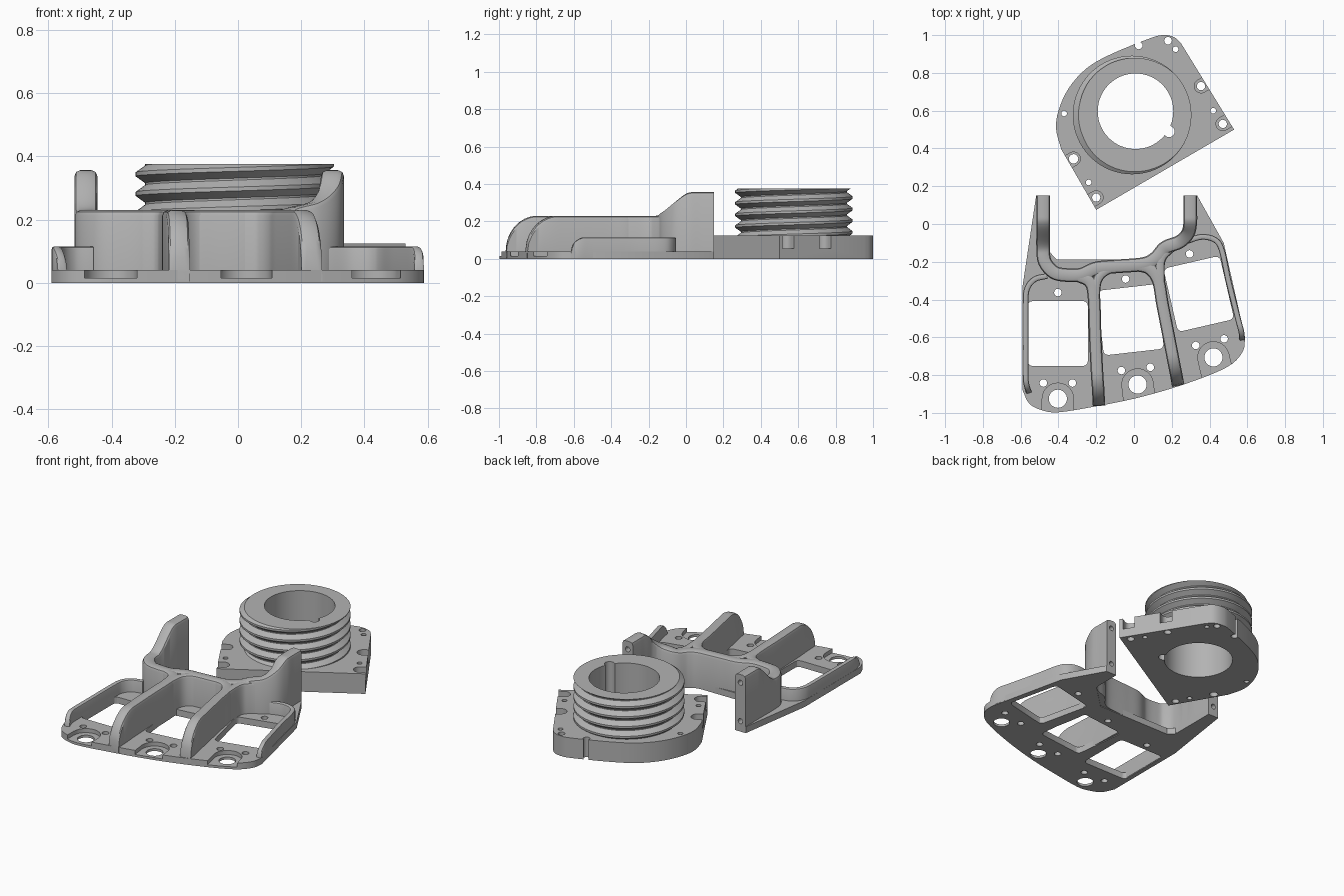
import bpy, bmesh, math
from mathutils import Vector

if "Cube" in bpy.data.objects:
    bpy.data.objects.remove(bpy.data.objects["Cube"])

grey = bpy.data.materials.new("plain grey")
grey.diffuse_color = (0.45, 0.45, 0.45, 1)
grey.use_nodes = True
grey.node_tree.nodes["Principled BSDF"].inputs["Base Color"].default_value = grey.diffuse_color


def add_object(name, bm):
    bmesh.ops.recalc_face_normals(bm, faces=bm.faces)
    mesh = bpy.data.meshes.new(name)
    bm.to_mesh(mesh)
    bm.free()
    mesh.materials.append(grey)
    ob = bpy.data.objects.new(name, mesh)
    bpy.context.collection.objects.link(ob)
    return ob


def prism(name, pts, z0, z1):
    bm = bmesh.new()
    face = bm.faces.new([bm.verts.new((x, y, z0)) for x, y in pts])
    top = bmesh.ops.extrude_face_region(bm, geom=[face])["geom"]
    bmesh.ops.translate(bm, vec=(0, 0, z1 - z0),
                        verts=[v for v in top if isinstance(v, bmesh.types.BMVert)])
    return add_object(name, bm)


def circle(x, y, r, n=24):
    return [(x + r * math.cos(2 * math.pi * i / n), y + r * math.sin(2 * math.pi * i / n))
            for i in range(n)]


def slot(x, y, r, angle, length):
    """Round-ended slot that runs from (x, y) outward along angle."""
    pts = [(r * math.cos(a), r * math.sin(a))
           for a in (math.pi / 2 + math.pi * i / 12 for i in range(13))]
    pts += [(length, -r), (length, r)]
    c, s = math.cos(angle), math.sin(angle)
    return [(x + c * u - s * v, y + s * u + c * v) for u, v in pts]


def smooth_path(pts, n=8):
    """Catmull-Rom curve through the points."""
    p = [Vector(q) for q in pts]
    p = [2 * p[0] - p[1]] + p + [2 * p[-1] - p[-2]]
    out = []
    for a, b, c, d in zip(p, p[1:], p[2:], p[3:]):
        for i in range(n):
            t = i / n
            out.append(0.5 * (2 * b + (c - a) * t + (2 * a - 5 * b + 4 * c - d) * t * t
                              + (3 * b - a - 3 * c + d) * t ** 3))
    return out + [p[-2]]


def wall(name, path, width, height):
    """Upright wall with rounded top edges; height(point, distance to the end)."""
    bm = bmesh.new()
    left = [0.0]
    for a, b in zip(path[::-1], path[-2::-1]):
        left.append(left[-1] + (a - b).length)
    left.reverse()
    rows = []
    for i, p in enumerate(path):
        d = (path[min(i + 1, len(path) - 1)] - path[max(i - 1, 0)]).normalized()
        side, w, h = Vector((-d.y, d.x)), width / 2, height(p, left[i])
        c = min(0.018, h * 0.3, w * 0.6)
        sec = [(-w, 0.004), (-w, h - c), (-w + 0.3 * c, h - 0.3 * c), (-w + c, h),
               (w - c, h), (w - 0.3 * c, h - 0.3 * c), (w, h - c), (w, 0.004)]
        rows.append([bm.verts.new((*(p + side * u), z)) for u, z in sec])
    for a, b in zip(rows, rows[1:]):
        for j in range(8):
            k = (j + 1) % 8
            bm.faces.new((a[j], a[k], b[k], b[j]))
    bm.faces.new(rows[0])
    bm.faces.new(rows[-1])
    return add_object(name, bm)


def cut(target, cutters):
    bpy.context.view_layer.objects.active = target
    for c in cutters:
        m = target.modifiers.new("cut", 'BOOLEAN')
        m.operation, m.solver, m.object = 'DIFFERENCE', 'EXACT', c
        bpy.ops.object.modifier_apply(modifier=m.name)


helpers = []


def cutter(pts, z0=-0.1, z1=0.6):
    ob = prism("cutter", pts, z0, z1)
    ob.hide_render = True
    helpers.append(ob)
    return ob


# --- Bracket base plate: curved front edge, two tails under the arms ---
front = smooth_path([(-0.59, -0.88), (-0.555, -0.95), (-0.49, -0.985), (-0.4, -0.997),
                     (-0.2, -0.965), (0, -0.925), (0.2, -0.87), (0.4, -0.8),
                     (0.52, -0.74), (0.578, -0.67), (0.588, -0.6)], 4)
back = [(0.475, -0.1), (0.335, 0.15), (0.262, 0.15), (0.262, -0.03), (0.1, -0.187),
        (-0.41, -0.187), (-0.445, -0.15), (-0.445, 0.15), (-0.518, 0.15), (-0.59, -0.33)]
plate = prism("base_plate", [tuple(p) for p in front] + back, 0, 0.04)

# Three bays, each with a window, screw holes and an open counterbore
for bx, by, deg, w in ((-0.403, -0.58, 0, 0.317), (-0.02, -0.507, 6.5, 0.32),
                       (0.343, -0.37, 13, 0.305)):
    t = math.radians(deg)

    def place(u, v):
        return (bx + u * math.cos(t) - v * math.sin(t), by + u * math.sin(t) + v * math.cos(t))

    r, window = 0.025, []
    for q, (sx, sy) in enumerate(((1, 1), (-1, 1), (-1, -1), (1, -1))):
        for k in range(4):
            a = math.pi / 2 * (q + k / 3)
            window.append(place(sx * (w / 2 - r) + r * math.cos(a),
                                sy * (0.172 - r) + r * math.sin(a)))
    cuts = [cutter(window), cutter(circle(*place(0, -0.345), 0.048, 32)),
            cutter(slot(*place(0, -0.345), 0.083, t - math.pi / 2, 0.2), 0.015)]
    cuts += [cutter(circle(*place(u, v), 0.02, 16))
             for u, v in ((-0.077, -0.262), (0.077, -0.262), (0, 0.217))]
    cut(plate, cuts)


# --- Back wall sweeping up into the two arms ---
def arm_height(p, s):
    t = min(max((p.y + 0.15) / 0.18, 0), 1)
    return 0.23 + 0.126 * t * t * (3 - 2 * t)


spine = smooth_path([(-0.481, 0.15), (-0.481, 0.06), (-0.481, -0.03), (-0.481, -0.13),
                     (-0.472, -0.2), (-0.425, -0.255), (-0.36, -0.27), (-0.28, -0.268),
                     (-0.2, -0.235), (-0.1, -0.225), (0.05, -0.212), (0.115, -0.18),
                     (0.165, -0.125), (0.24, -0.095), (0.285, -0.05), (0.298, 0.01),
                     (0.298, 0.08), (0.298, 0.15)])
back_wall = wall("back_wall_and_arms", spine, 0.072, arm_height)

# Screw holes in the arm ends
for x in (-0.481, 0.298):
    for z in (0.065, 0.305):
        hole = cutter(circle(0, 0, 0.016, 16), 0, 0.12)
        hole.rotation_euler.x = math.pi / 2
        hole.location = (x, 0.2, z)
        bpy.context.view_layer.update()
        cut(back_wall, [hole])


# --- Ribs and low side rims, rounded down at the front ---
def rounded_front(top, run):
    def height(p, s):
        t = 1 - min(s / run, 1)
        return 0.04 + (top - 0.04) * math.sqrt(max(1 - t * t, 0))
    return height


wall("left_rib", smooth_path([(-0.3, -0.272), (-0.235, -0.305), (-0.213, -0.38),
                              (-0.205, -0.6), (-0.195, -0.8), (-0.19, -0.87),
                              (-0.187, -0.93), (-0.185, -0.963)]), 0.066,
     rounded_front(0.23, 0.17))
wall("left_rib_corner", smooth_path([(-0.07, -0.223), (-0.15, -0.248), (-0.195, -0.3),
                                     (-0.207, -0.4)]), 0.05, lambda p, s: 0.229)
wall("right_rib", smooth_path([(0.0, -0.215), (0.08, -0.235), (0.128, -0.3), (0.15, -0.42),
                               (0.185, -0.6), (0.21, -0.73), (0.222, -0.79),
                               (0.234, -0.855)]), 0.066, rounded_front(0.23, 0.17))
wall("right_rib_corner", smooth_path([(0.26, -0.085), (0.18, -0.14), (0.14, -0.2),
                                      (0.14, -0.33)]), 0.05, lambda p, s: 0.229)
wall("left_rim", smooth_path([(-0.46, -0.275), (-0.525, -0.292), (-0.565, -0.34),
                              (-0.574, -0.42), (-0.574, -0.65), (-0.574, -0.8),
                              (-0.569, -0.85), (-0.555, -0.895)]), 0.03,
     rounded_front(0.115, 0.08))
wall("right_rim", smooth_path([(0.28, -0.09), (0.36, -0.068), (0.43, -0.085), (0.465, -0.14),
                               (0.5, -0.3), (0.55, -0.5), (0.568, -0.57),
                               (0.573, -0.615)]), 0.03, rounded_front(0.115, 0.08))

# --- Housing flange: rounded outline with two square corners ---
arc = smooth_path([(0.25, 0.955), (0.215, 0.988), (0.16, 1.0), (0.09, 0.985), (-0.12, 0.9),
                   (-0.25, 0.825), (-0.345, 0.72), (-0.4, 0.6), (-0.412, 0.5),
                   (-0.385, 0.395)], 4)
flange = prism("housing_flange", [(-0.2, 0.075), (0.53, 0.5)] + [tuple(p) for p in arc], 0, 0.125)
bore = cutter(circle(0.008, 0.597, 0.2, 64))
key = cutter(circle(0.185, 0.49, 0.03))
for x, y, r in ((-0.2, 0.14, 0.022), (0.025, 0.945, 0.02), (0.18, 0.97, 0.02),
                (0.355, 0.73, 0.022), (0.47, 0.53, 0.022), (-0.32, 0.345, 0.025),
                (-0.37, 0.585, 0.015), (0.22, 0.925, 0.015), (-0.24, 0.22, 0.015),
                (0.42, 0.6, 0.015)):
    cut(flange, [cutter(circle(x, y, r, 16))])
# Screw-head recesses opening through the flange edge
for x, y, deg in ((0.355, 0.73, 30), (0.47, 0.53, 30), (-0.32, 0.345, 210), (-0.2, 0.14, 210)):
    cut(flange, [cutter(slot(x, y, 0.036, math.radians(deg), 0.2), 0.055)])
cut(flange, [bore, key])

# --- Threaded barrel: helical ridge around a cylinder ---
Z0, Z1, PITCH, N = 0.12, 0.375, 0.062, 64
shape = [(0, 0.314), (0.2, 0.314), (0.55, 0.284), (0.65, 0.284), (1, 0.314)]


def radius(phase):
    phase %= 1
    for (a, ra), (b, rb) in zip(shape, shape[1:]):
        if phase <= b:
            return ra + (rb - ra) * (phase - a) / (b - a)


bm = bmesh.new()
columns = []
for i in range(N + 1):
    turn, col = i / N, []
    for k in range(-2, 6):
        for ph, _ in shape[:-1]:
            z = min(max(Z0 + PITCH * (k + ph + turn), Z0), Z1)
            r = radius((z - Z0) / PITCH - turn + 1e-7)
            a = 2 * math.pi * turn
            col.append(bm.verts.new((-0.01 + r * math.cos(a), 0.577 + r * math.sin(a), z)))
    columns.append(col)
for a, b in zip(columns, columns[1:]):
    for j in range(len(a) - 1):
        bm.faces.new((a[j], b[j], b[j + 1], a[j + 1]))
bmesh.ops.remove_doubles(bm, verts=bm.verts, dist=1e-5)
bmesh.ops.holes_fill(bm, edges=[e for e in bm.edges if e.is_boundary], sides=0)
barrel = add_object("threaded_barrel", bm)
cut(barrel, [bore, key])

# Remove the helpers and shade smooth with sharp edges kept
for ob in helpers:
    bpy.data.objects.remove(ob)
for ob in bpy.context.scene.objects:
    ob.select_set(True)
bpy.context.view_layer.objects.active = barrel
bpy.ops.object.shade_smooth_by_angle(angle=math.radians(30))
